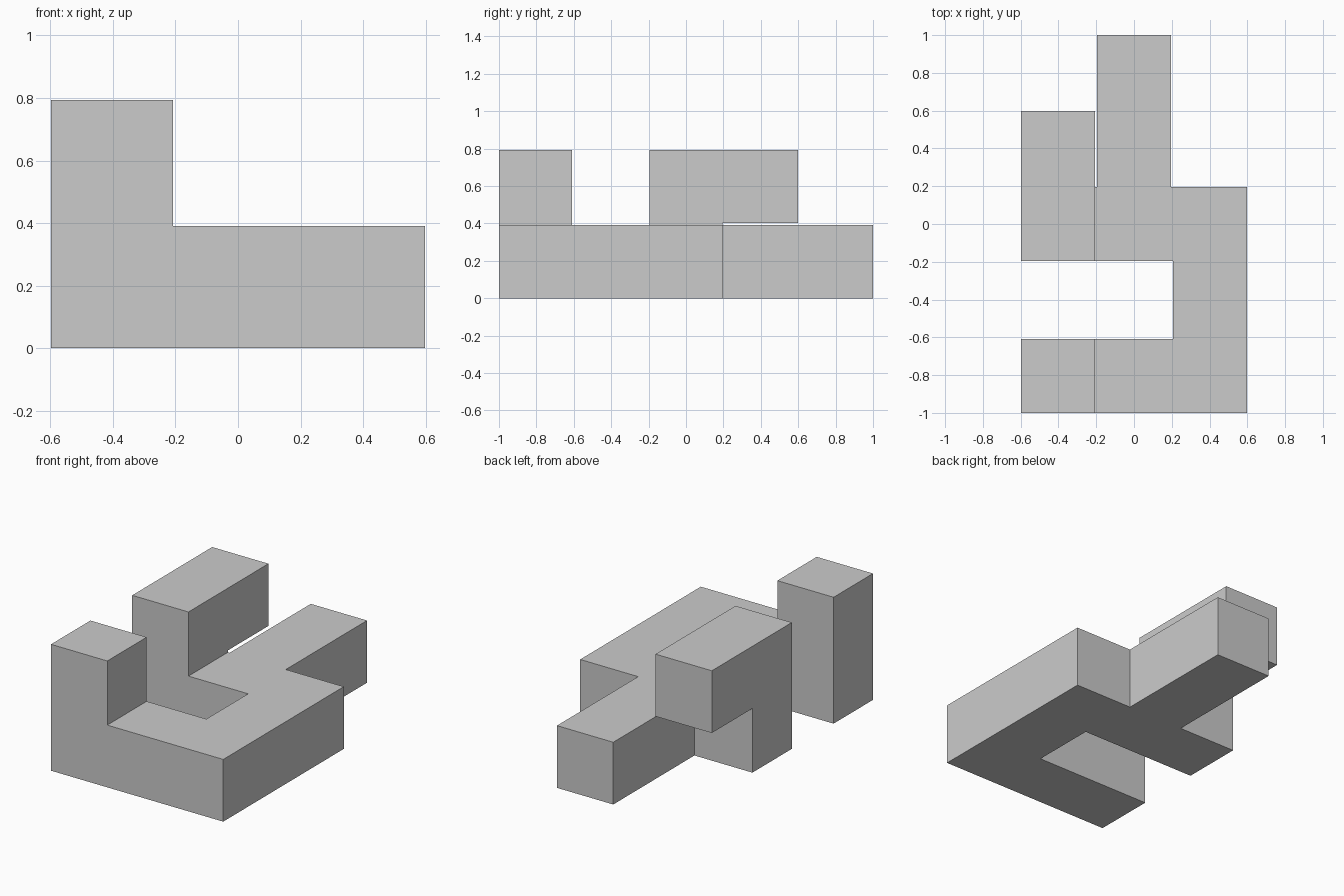
import bpy, bmesh
from mathutils import Vector

if "Cube" in bpy.data.objects:
    bpy.data.objects.remove(bpy.data.objects["Cube"])

PITCH, INSET = 0.4024, 0.006      # cell spacing, clearance on every outer face
COUNT = (3, 5, 2)

# Layer maps: rows run front to back, columns left to right
LAYERS = (("###", "..#", "###", ".#.", ".#."),
          ("#..", "...", "#..", "#..", "..."))

cells = {(x, y, z) for z, rows in enumerate(LAYERS)
         for y, row in enumerate(rows) for x, c in enumerate(row) if c == "#"}

# Fine grid: even indices are cell cores, odd indices are bridges between cores
solid = {tuple(2 * i for i in c) for c in cells}
for c in cells:
    for a in range(3):
        n = tuple(c[i] + (i == a) for i in range(3))
        if n in cells:
            solid.add(tuple(c[i] + n[i] for i in range(3)))


def coord(axis, i):
    start = -INSET if axis == 2 else -COUNT[axis] * PITCH / 2
    return start + ((i + 1) // 2) * PITCH + (INSET if i % 2 == 0 else -INSET)


# Outer skin of the filled grid
bm = bmesh.new()
for s in solid:
    for a in range(3):
        b, c = (a + 1) % 3, (a + 2) % 3
        for side in (0, 1):
            n = list(s)
            n[a] += 1 if side else -1
            if tuple(n) in solid:
                continue
            quad = []
            for u, v in ((0, 0), (1, 0), (1, 1), (0, 1)):
                p = Vector()
                p[a], p[b], p[c] = coord(a, s[a] + side), coord(b, s[b] + u), coord(c, s[c] + v)
                quad.append(bm.verts.new(p))
            bm.faces.new(quad if side else quad[::-1])

# Weld and merge coplanar faces
bmesh.ops.remove_doubles(bm, verts=bm.verts[:], dist=0.0005)
bmesh.ops.dissolve_limit(bm, angle_limit=0.01, verts=bm.verts[:], edges=bm.edges[:])

mesh = bpy.data.meshes.new("puzzle_piece")
bm.to_mesh(mesh)
bm.free()
bpy.context.collection.objects.link(bpy.data.objects.new("puzzle_piece", mesh))
